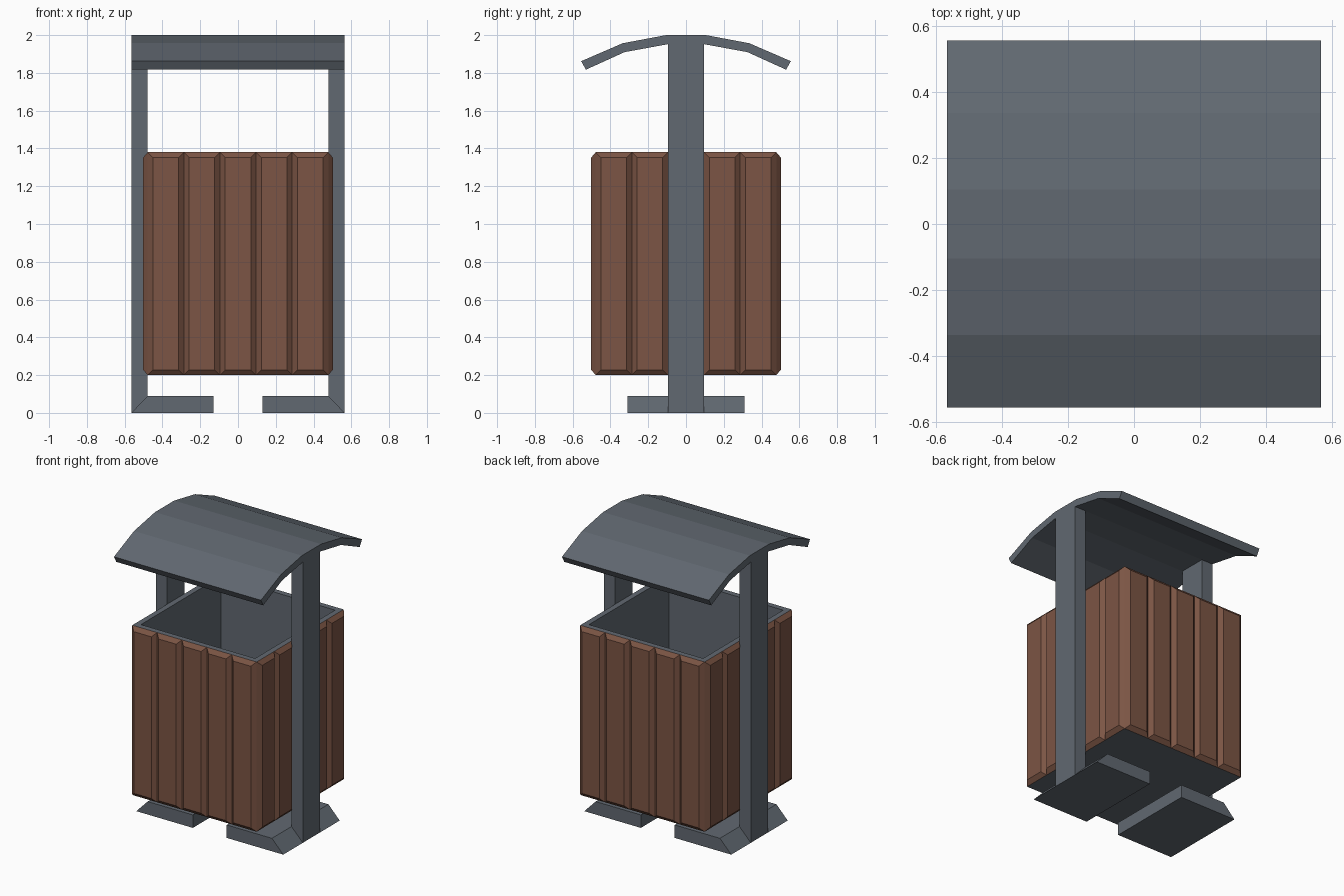
import bpy, bmesh, math
from mathutils import Matrix, Vector

if "Cube" in bpy.data.objects:
    bpy.data.objects.remove(bpy.data.objects["Cube"])

HALF = 0.478            # half width of the bin box
Z0, Z1 = 0.20, 1.38     # bin bottom and top


def material(name, color):
    m = bpy.data.materials.new(name)
    m.diffuse_color = color
    m.use_nodes = True
    m.node_tree.nodes["Principled BSDF"].inputs["Base Color"].default_value = m.diffuse_color
    return m


steel = material("slate_steel", (0.12, 0.14, 0.165, 1))
wood = material("brown_wood", (0.20, 0.09, 0.058, 1))


def finish(name, bm, mat):
    bmesh.ops.recalc_face_normals(bm, faces=bm.faces)
    me = bpy.data.meshes.new(name)
    bm.to_mesh(me)
    bm.free()
    me.materials.append(mat)
    ob = bpy.data.objects.new(name, me)
    bpy.context.collection.objects.link(ob)
    return ob


def prism(name, points, offset, mat):
    """Extrude a closed flat profile by an offset vector."""
    bm = bmesh.new()
    face = bm.faces.new([bm.verts.new(p) for p in points])
    ext = bmesh.ops.extrude_face_region(bm, geom=[face], use_keep_orig=True)
    verts = [g for g in ext["geom"] if isinstance(g, bmesh.types.BMVert)]
    bmesh.ops.translate(bm, verts=verts, vec=Vector(offset))
    return finish(name, bm, mat)


# Arched roof: half of the cross-section, mirrored in y
outer = [(0.105, 2.0), (0.335, 1.957), (0.555, 1.862)]
inner = [(0.53, 1.817), (0.325, 1.91), (0.095, 1.952)]
half = outer + inner
profile = half + [(-y, z) for y, z in reversed(half)]
prism("roof", [(-0.565, y, z) for y, z in profile], (1.13, 0, 0), steel)

# Posts and feet with a sloped outer end
for side, s in (("left", -1), ("right", 1)):
    post = [(HALF, 0), (0.565, 0), (0.565, 1.952), (HALF, 1.952)]
    prism(side + "_post", [(s * x, -0.095, z) for x, z in post], (0, 0.19, 0), steel)
    foot = [(0.13, 0), (0.565, 0), (HALF, 0.09), (0.13, 0.09)]
    prism(side + "_foot", [(s * x, -0.31, z) for x, z in foot], (0, 0.62, 0), steel)

# Open bin liner: box with its top inset and pushed down
bm = bmesh.new()
bmesh.ops.create_cube(bm, size=1, matrix=Matrix.Translation((0, 0, (Z0 + Z1) / 2))
                      @ Matrix.Diagonal((2 * HALF, 2 * HALF, Z1 - Z0, 1)))
top = max(bm.faces, key=lambda f: f.calc_center_median().z)
bmesh.ops.inset_region(bm, faces=[top], thickness=0.055)
ext = bmesh.ops.extrude_discrete_faces(bm, faces=[top])
bmesh.ops.translate(bm, verts=ext["faces"][0].verts, vec=(0, 0, Z0 + 0.055 - Z1))
finish("bin_liner", bm, steel)

# Chamfered wooden slats, five per side (the posts replace the middle side slats)
PITCH, CHAMFER, DEPTH = 2 * HALF / 5, 0.028, 0.024
for k, side in enumerate(("front", "right", "back", "left")):
    for i in range(5):
        if k % 2 and i == 2:
            continue
        x = (i - 2) * PITCH
        bm = bmesh.new()
        rings = []
        for c, y in ((0, -HALF), (CHAMFER, -HALF - DEPTH)):
            w = PITCH / 2 - c
            rings.append([bm.verts.new(p) for p in (
                (x - w, y, Z0 + c), (x + w, y, Z0 + c),
                (x + w, y, Z1 - c), (x - w, y, Z1 - c))])
        back, front = rings
        bm.faces.new(back)
        bm.faces.new(front)
        for j in range(4):
            n = (j + 1) % 4
            bm.faces.new((back[j], back[n], front[n], front[j]))
        bm.transform(Matrix.Rotation(k * math.pi / 2, 4, "Z"))
        finish(f"{side}_slat_{i + 1}", bm, wood)
